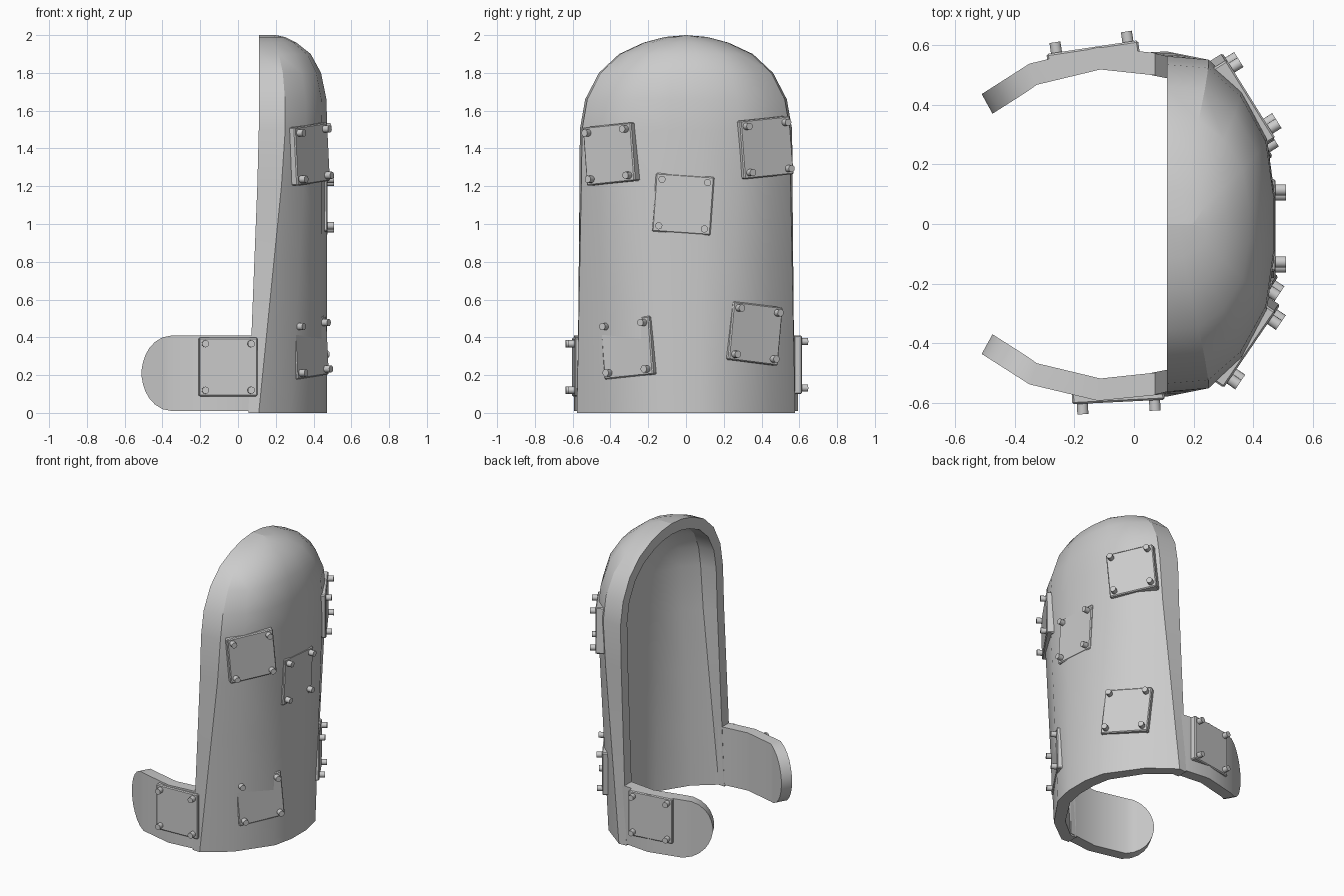
import bpy, bmesh
from math import sin, cos, radians, sqrt
from mathutils import Vector, Matrix

cube = bpy.data.objects.get("Cube")
if cube:
    bpy.data.objects.remove(cube, do_unlink=True)

steel = bpy.data.materials.new("plain_grey")
steel.use_nodes = True
GREY = (0.6, 0.6, 0.6, 1)
steel.diffuse_color = GREY
steel.node_tree.nodes["Principled BSDF"].inputs["Base Color"].default_value = GREY


def finish(bm, name, angle=None):
    """Turn a bmesh into a named object with the shared material."""
    bmesh.ops.remove_doubles(bm, verts=bm.verts, dist=0.0005)
    bmesh.ops.recalc_face_normals(bm, faces=bm.faces)
    mesh = bpy.data.meshes.new(name)
    bm.to_mesh(mesh)
    bm.free()
    mesh.materials.append(steel)
    ob = bpy.data.objects.new(name, mesh)
    bpy.context.collection.objects.link(ob)
    if angle:
        bpy.ops.object.select_all(action='DESELECT')
        ob.select_set(True)
        bpy.context.view_layer.objects.active = ob
        bpy.ops.object.shade_smooth_by_angle(angle=radians(angle))
    return ob


def loft_solid(name, outer, inner, angle):
    """Closed solid between two matching grids of points."""
    bm = bmesh.new()
    loops = [[bm.verts.new(p) for p in a + b[::-1]] for a, b in zip(outer, inner)]
    n, m = len(loops[0]), len(outer[0])
    for lo, hi in zip(loops, loops[1:]):
        for i in range(n):
            j = (i + 1) % n
            bm.faces.new((lo[i], lo[j], hi[j], hi[i]))
    for loop in (loops[0], loops[-1]):
        for i in range(m - 1):
            bm.faces.new((loop[i], loop[i + 1], loop[n - 2 - i], loop[n - 1 - i]))
    return finish(bm, name, angle)


# Shell: half cross-sections at the foot and at the shoulder, domed on top
FOOT = [(0.055, 0.575), (0.11, 0.578), (0.28, 0.45), (0.44, 0.22), (0.47, 0.08)]
SHOULDER = [(0.11, 0.562), (0.25, 0.55), (0.36, 0.45), (0.445, 0.29), (0.472, 0.09)]
DOME = [(1.66, 0.95, 0.99), (1.8, 0.82, 0.91), (1.9, 0.63, 0.76),
        (1.96, 0.4, 0.55), (1.99, 0.2, 0.38), (2.0, 0.0, 0.25)]
ROWS = [(z, 1, 1) for z in (0, 0.41, 0.8, 1.2, 1.5)] + DOME
WALL = 0.075


def section(z, sy, sx, inside):
    t = min(z / 1.4, 1)
    half = []
    for a, b in zip(FOOT, SHOULDER):
        x, y = a[0] + (b[0] - a[0]) * t, a[1] + (b[1] - a[1]) * t
        if not half:
            edge = x
        x = edge + (x - edge) * sx
        y *= sy
        if inside:
            x = edge + (x - edge) * (1 - WALL / 0.38)
            y *= 1 - WALL / 0.57
        half.append((x, y))
    height = 1.5 + (z - 1.5) * (1 - WALL / 0.5) if inside and z > 1.5 else z
    return ([Vector((x, y, height)) for x, y in half]
            + [Vector((x, -y, height)) for x, y in half[::-1]])


loft_solid("shell", [section(*r, False) for r in ROWS],
           [section(*r, True) for r in ROWS], 24)

# Side straps: bent bands with a rounded free end
BENDS = [(0.1, 0.57), (-0.12, 0.592), (-0.35, 0.537), (-0.51, 0.435)]


def strap_y(x):
    for (x0, y0), (x1, y1) in zip(BENDS, BENDS[1:]):
        if x >= x1 - 0.001:
            return y0 + (y1 - y0) * (x - x0) / (x1 - x0)


for side, label in ((1, "left"), (-1, "right")):
    outer, inner = [], []
    for x in (0.1, 0.05, -0.12, -0.35, -0.4, -0.44, -0.47, -0.49, -0.503, -0.51):
        reach = max(0, (-0.35 - x) / 0.16)
        h = 0.2 * sqrt(max(0.01, 1 - reach * reach))
        y = strap_y(x)
        lean = 0.55 if x < -0.36 else 0.35 if x < -0.3 else 0.1 if x < -0.1 else 0
        nrm = Vector((-lean, 1)).normalized() * WALL
        outer.append([Vector((x, side * y, 0.21 + k * h)) for k in (-1, 1)])
        inner.append([Vector((x - nrm.x, side * (y - nrm.y), 0.21 + k * h)) for k in (-1, 1)])
    loft_solid(label + "_strap", outer, inner, 24)


# Bolted plates: centre of the outer face, outward direction, tilt in degrees
def plate(name, centre, out, tilt):
    n = Vector((out[0], out[1], 0)).normalized()
    up = Vector((0, 0, 1))
    across = up.cross(n)
    c, s = cos(radians(tilt)), sin(radians(tilt))
    u, v = across * c + up * s, up * c - across * s
    frame = Matrix((u, v, n)).transposed().to_4x4()
    frame.translation = centre
    bm = bmesh.new()
    bmesh.ops.create_cube(bm, size=1, matrix=frame @ Matrix.Translation((0, 0, -0.03))
                          @ Matrix.Diagonal((0.31, 0.31, 0.06, 1)))
    bmesh.ops.bevel(bm, geom=bm.edges[:], offset=0.006, segments=1, affect='EDGES')
    finish(bm, name)
    bm = bmesh.new()
    for i in (-1, 1):
        for j in (-1, 1):
            bmesh.ops.create_cone(bm, cap_ends=True, segments=14, radius1=0.019,
                                  radius2=0.019, depth=0.07,
                                  matrix=frame @ Matrix.Translation((i * 0.121, j * 0.123, 0)))
    finish(bm, name + "_bolts", 35)


plate("upper_right_plate", (0.395, -0.41, 1.37), (0.82, -0.56), 5)
plate("upper_left_plate", (0.385, 0.43, 1.405), (0.85, 0.53), 5)
plate("middle_plate", (0.474, -0.015, 1.105), (1, 0), -4)
plate("lower_right_plate", (0.392, -0.315, 0.345), (0.84, -0.55), 5)
plate("lower_left_plate", (0.375, 0.37, 0.42), (0.85, 0.53), -6)
plate("right_strap_plate", (-0.052, -0.596, 0.243), (0.05, -1), 0)
plate("left_strap_plate", (-0.14, 0.592, 0.255), (-0.15, 1), 0)
